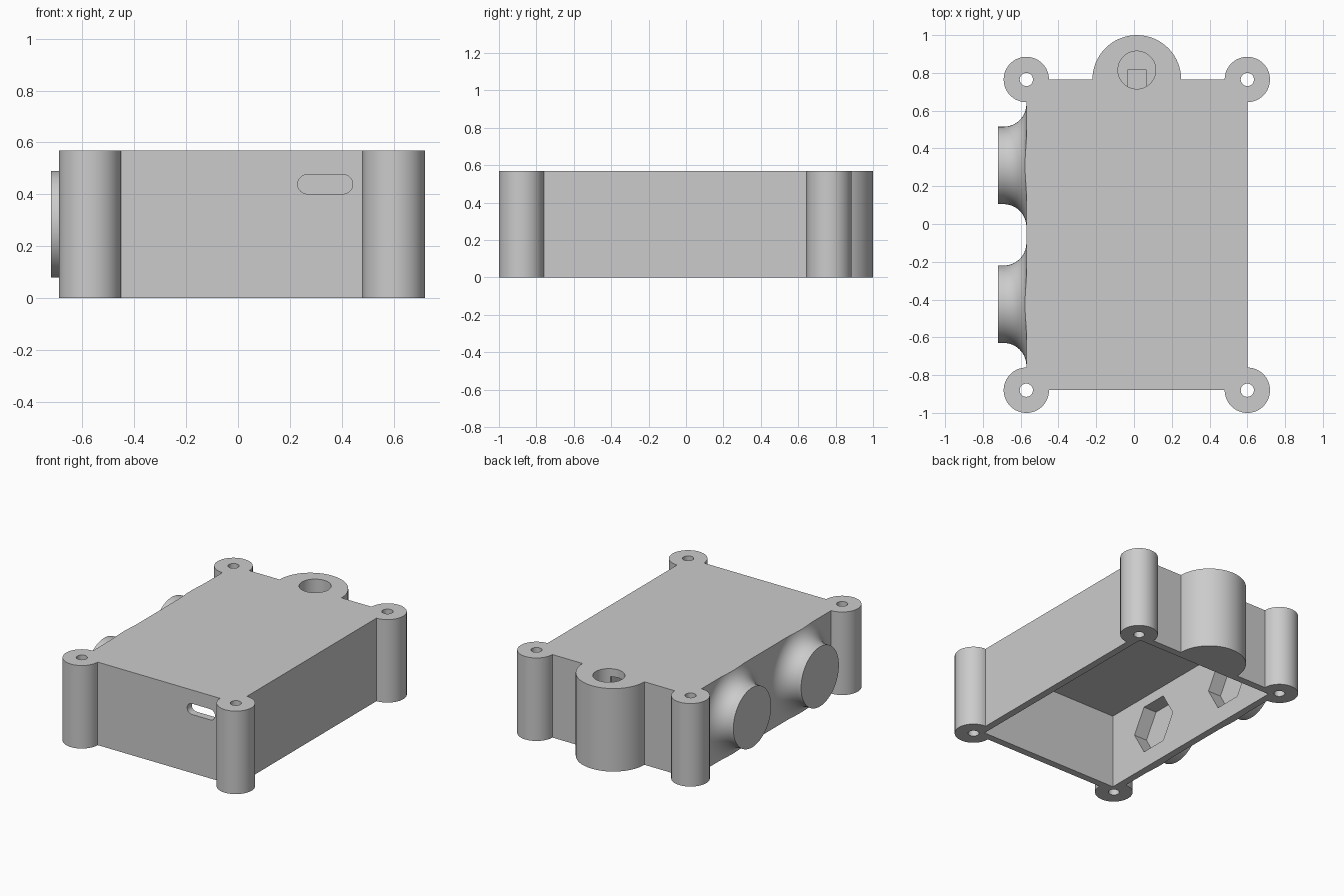
import bpy, bmesh
from math import pi, sin, cos, radians
from mathutils import Matrix, Vector

if "Cube" in bpy.data.objects:
    bpy.data.objects.remove(bpy.data.objects["Cube"], do_unlink=True)

X0, X1, Y0, Y1, H = -0.57, 0.60, -0.88, 0.765, 0.57
WALL = 0.05
MID = 0.285
CORNERS = [(x, y) for x in (X0, X1) for y in (Y0, Y1)]
NOZZLES = (-0.425, 0.31)

grey = bpy.data.materials.new("plain grey")
grey.use_nodes = True
colour = (0.6, 0.6, 0.6, 1)
grey.diffuse_color = colour
bsdf = next(n for n in grey.node_tree.nodes if n.type == 'BSDF_PRINCIPLED')
bsdf.inputs["Base Color"].default_value = colour


def finish(name, bm):
    bmesh.ops.recalc_face_normals(bm, faces=bm.faces[:])
    mesh = bpy.data.meshes.new(name)
    bm.to_mesh(mesh)
    bm.free()
    mesh.materials.append(grey)
    ob = bpy.data.objects.new(name, mesh)
    bpy.context.scene.collection.objects.link(ob)
    return ob


def box(name, lo, hi):
    lo, hi = Vector(lo), Vector(hi)
    bm = bmesh.new()
    bmesh.ops.create_cube(bm, size=1)
    for v in bm.verts:
        v.co = (lo + hi) / 2 + v.co * (hi - lo)
    return finish(name, bm)


def rod(name, start, length, radius, axis='Z', sides=64):
    """Prism running from start along the positive axis."""
    bm = bmesh.new()
    bmesh.ops.create_cone(bm, cap_ends=True, segments=sides, radius1=radius,
                          radius2=radius, depth=length)
    turn = {'Z': Matrix(), 'X': Matrix.Rotation(pi / 2, 4, 'Y'),
            'Y': Matrix.Rotation(-pi / 2, 4, 'X')}[axis]
    shift = Matrix.Translation((0, 0, length / 2))
    bm.transform(Matrix.Translation(start) @ turn @ shift)
    return finish(name, bm)


def flare(y):
    """Round nozzle with a concave fillet meeting the wall."""
    steps = 16
    arc = [i * pi / 2 / steps for i in range(steps + 1)]
    pts = [(-0.72, 0), (-0.72, 0.205)]
    pts += [(-0.69 + 0.12 * sin(a), 0.325 - 0.12 * cos(a)) for a in arc]
    pts += [(-0.54, 0.325), (-0.54, 0)]
    bm = bmesh.new()
    vs = [bm.verts.new((x, 0, r)) for x, r in pts]
    es = [bm.edges.new(p) for p in zip(vs, vs[1:])]
    bmesh.ops.spin(bm, geom=vs + es, axis=(1, 0, 0), cent=(0, 0, 0),
                   angle=2 * pi, steps=64)
    bmesh.ops.remove_doubles(bm, verts=bm.verts[:], dist=1e-5)
    bm.transform(Matrix.Translation((0, y, MID)))
    return finish("nozzle", bm)


def combine(target, other, operation):
    mod = target.modifiers.new(operation, 'BOOLEAN')
    mod.operation, mod.solver, mod.object = operation, 'EXACT', other
    bpy.context.view_layer.objects.active = target
    bpy.ops.object.modifier_apply(modifier=mod.name)
    bpy.data.objects.remove(other, do_unlink=True)


# Outer body: box, corner posts, rear boss
body = box("enclosure", (X0, Y0, 0), (X1, Y1, H))
for x, y in CORNERS:
    combine(body, rod("post", (x, y, 0), H, 0.12), 'UNION')
combine(body, rod("rear_boss", (0.015, 0.765, 0), H, 0.235), 'UNION')

# Flared nozzles, trimmed to the height of the body
for y in NOZZLES:
    nozzle = flare(y)
    combine(nozzle, box("trim", (-1, -2, 0), (1, 2, H)), 'INTERSECT')
    combine(body, nozzle, 'UNION')

# Inside cavity, open underneath
cuts = [box("cavity", (X0 + WALL, Y0 + WALL, -0.1),
            (X1 - WALL, Y1 - WALL, H - WALL))]

# Screw holes
cuts += [rod("screw_hole", (x, y, -0.1), 1, 0.035, sides=32) for x, y in CORNERS]

# Nozzle bore, outer recess and hexagonal nut pocket
for y in NOZZLES:
    cuts.append(rod("bore", (-0.8, y, MID), 0.4, 0.135, 'X'))
    cuts.append(rod("recess", (-0.8, y, MID), 0.11, 0.168, 'X'))
    nut = rod("nut_pocket", (0, 0, 0), 0.2, 0.19, sides=6)
    # lay the hexagon on its side with points along y
    points_along_y = any(abs(v.co.x) < 1e-4 for v in nut.data.vertices)
    nut.data.transform(Matrix.Translation((-0.62, y, MID))
                       @ Matrix.Rotation(pi / 2, 4, 'Y')
                       @ Matrix.Rotation(0 if points_along_y else pi / 2, 4, 'Z'))
    cuts.append(nut)

# Side hole, front slot
cuts.append(rod("side_hole", (0.5, 0.285, 0.29), 0.2, 0.097, 'X'))
for x in (0.267, 0.405):
    cuts.append(rod("slot_end", (x, -0.95, 0.439), 0.2, 0.037, 'Y', 32))
cuts.append(box("slot", (0.267, -0.95, 0.402), (0.405, -0.75, 0.476)))

# Blind hole in the boss with a channel to the cavity
cuts.append(rod("boss_hole", (0.015, 0.815, 0.15), 0.6, 0.1))
cuts.append(box("channel", (-0.035, 0.65, 0.1), (0.065, 0.815, 0.515)))

for cut in cuts:
    combine(body, cut, 'DIFFERENCE')

# Smooth curved walls, keep edges crisp
bpy.ops.object.select_all(action='DESELECT')
body.select_set(True)
bpy.context.view_layer.objects.active = body
bpy.ops.object.shade_smooth_by_angle(angle=radians(25))
weighted = body.modifiers.new("even_shading", 'WEIGHTED_NORMAL')
weighted.keep_sharp = True
weighted.weight = 100
